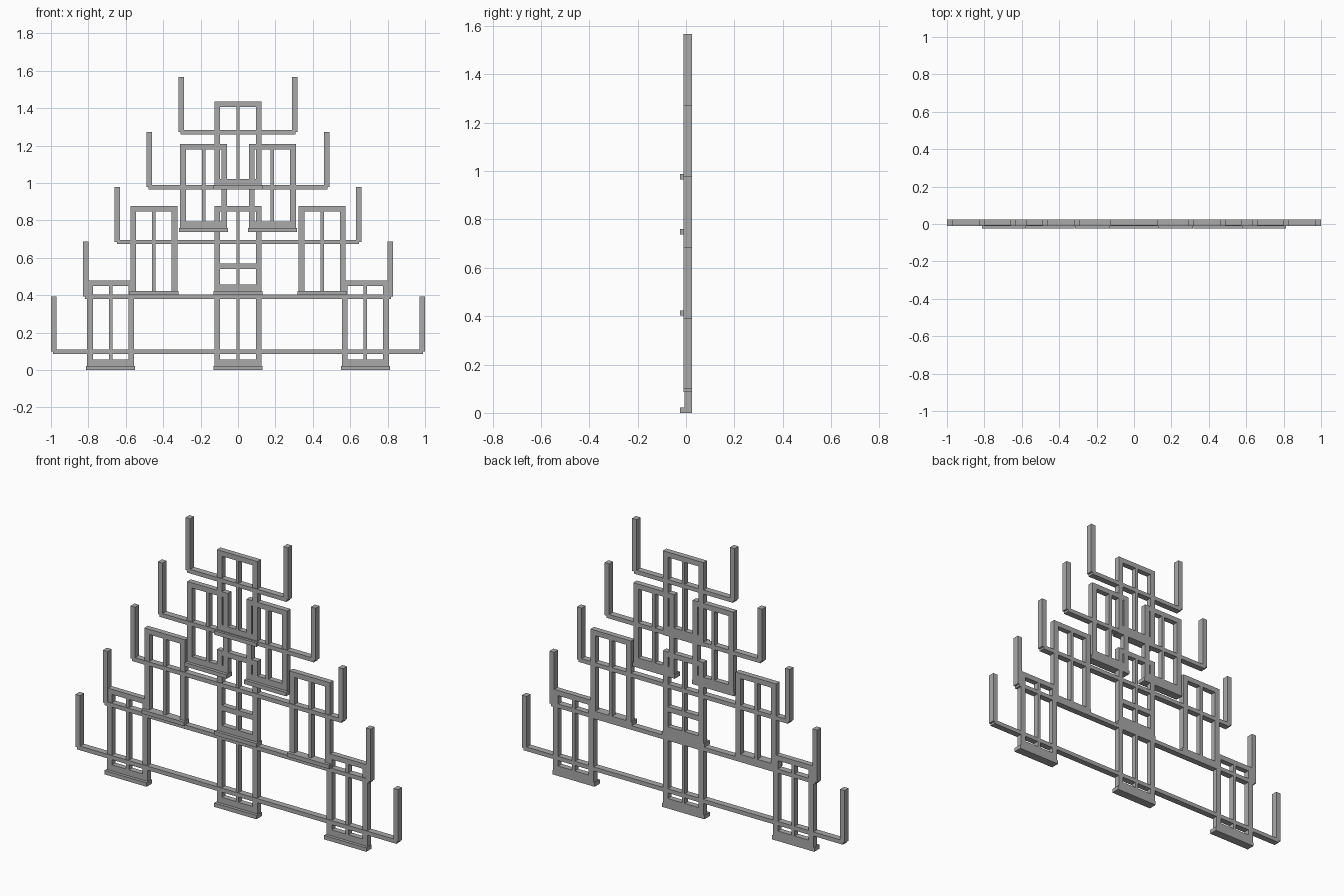
import bpy
import bmesh
from mathutils import Matrix, Vector

if "Cube" in bpy.data.objects:
    bpy.data.objects.remove(bpy.data.objects["Cube"])

grey = bpy.data.materials.new("plain grey")
grey.use_nodes = True
grey.diffuse_color = (0.4, 0.4, 0.4, 1)
grey.node_tree.nodes["Principled BSDF"].inputs["Base Color"].default_value = (0.4, 0.4, 0.4, 1)

BACK, FRAME_FRONT, BAR_FRONT, SILL_FRONT = 0.024, -0.007, -0.011, -0.024


def build(name, boxes):
    """Join boxes given as (x0, x1, front, z0, z1) into one object."""
    bm = bmesh.new()
    for x0, x1, front, z0, z1 in boxes:
        size = Vector((x1 - x0, BACK - front, z1 - z0))
        mid = Vector((x0 + x1, BACK + front, z0 + z1)) / 2
        bmesh.ops.create_cube(bm, size=1, matrix=Matrix.Translation(mid) @ Matrix.Diagonal(size).to_4x4())
    mesh = bpy.data.meshes.new(name)
    bm.to_mesh(mesh)
    bm.free()
    mesh.materials.append(grey)
    bpy.context.collection.objects.link(bpy.data.objects.new(name, mesh))


def window(name, x, z, top, rail=0.056):
    """Frame with two stiles, two rails, a central mullion and a sill."""
    half, stile = 0.126, 0.031
    boxes = [(x + s * (half - stile / 2) - stile / 2, x + s * (half - stile / 2) + stile / 2,
              FRAME_FRONT, z, top) for s in (-1, 1)]
    inner = half - stile
    boxes += [
        (x - inner, x + inner, FRAME_FRONT, top - 0.029, top),
        (x - inner, x + inner, FRAME_FRONT, z, z + rail),
        (x - 0.009, x + 0.009, FRAME_FRONT, z + rail, top - 0.029),
        (x - 0.131, x + 0.131, SILL_FRONT, z, z + 0.022),
    ]
    build(name, boxes)


# Stepped tiers: a long bar with an upright at each end
for i in range(5):
    x, z = 1 - 0.1705 * i, 0.087 + 0.2932 * i
    build(f"tier_bar_{i + 1}", [(0.011 - x, x - 0.011, BAR_FRONT, z, z + 0.023)])
    for side, s in (("left", 1), ("right", -1)):
        a, b = sorted((s * x, s * (x - 0.029)))
        build(f"tier_upright_{i + 1}_{side}", [(a, b, BAR_FRONT, z + 0.012, z + 0.306)])

# Central windows
window("window_centre_lower", 0, 0, 0.57)
window("window_centre_middle", 0, 0.402, 0.877)
window("window_centre_top", 0, 0.965, 1.436)

# Mirrored side windows
for side, s in (("left", 1), ("right", -1)):
    window(f"window_lower_{side}", s * 0.681, 0, 0.479)
    window(f"window_middle_{side}", s * 0.45, 0.402, 0.877, 0.022)
    window(f"window_upper_{side}", s * 0.184, 0.738, 1.208)
